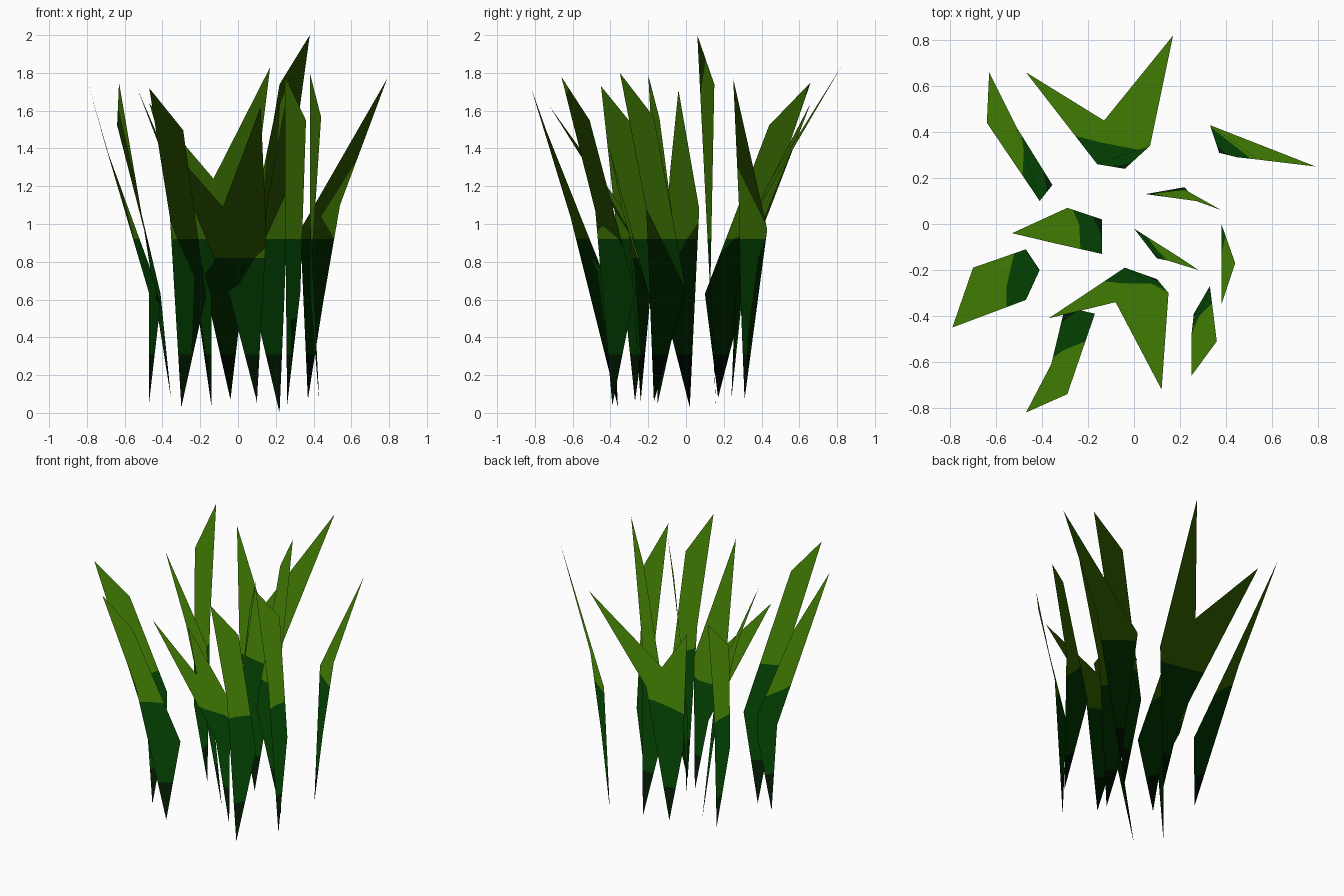
import bpy, bmesh
from mathutils import Vector

if "Cube" in bpy.data.objects:
    bpy.data.objects.remove(bpy.data.objects["Cube"])


def material(name, rgb):
    m = bpy.data.materials.new(name)
    m.diffuse_color = (*rgb, 1)
    m.use_nodes = True
    m.node_tree.nodes["Principled BSDF"].inputs["Base Color"].default_value = m.diffuse_color
    return m


MATS = [material("root_dark_green", (0.001, 0.010, 0.001)),
        material("stem_deep_green", (0.001, 0.052, 0.001)),
        material("leaf_light_green", (0.053, 0.200, 0.001))]


def sheet(name, points, faces, bands=(0.31, 0.92)):
    """Thin leaf sheet, cut at the colour heights and coloured by height."""
    bm = bmesh.new()
    vs = [bm.verts.new(p) for p in points]
    for f in faces:
        bm.faces.new([vs[i] for i in f])
    bm.normal_update()
    # the upper side of each leaf face is its front
    down = [f for f in bm.faces if f.normal.z < 0]
    bmesh.ops.reverse_faces(bm, faces=down)
    for h in bands:
        bmesh.ops.bisect_plane(bm, geom=bm.verts[:] + bm.edges[:] + bm.faces[:],
                               plane_co=(0, 0, h), plane_no=(0, 0, 1))
    for f in bm.faces:
        f.smooth = True
        f.material_index = sum(f.calc_center_median().z > h for h in bands)
    me = bpy.data.meshes.new(name)
    bm.to_mesh(me)
    bm.free()
    # foliage normals: all leaves face the sky
    me.normals_split_custom_set_from_vertices([(0, 0, 1)] * len(me.vertices))
    for m in MATS:
        me.materials.append(m)
    ob = bpy.data.objects.new(name, me)
    bpy.context.collection.objects.link(ob)
    return ob


def blade(name, foot, low, mid, high, tip, foot_z=0.05):
    """Zigzag strip: foot, low and high on one side, mid on the other, tip."""
    pts = [(*foot, foot_z)]
    for p, k in ((low, 0.36), (mid, 0.6), (high, 0.87)):
        pts.append(p if len(p) == 3 else (*p, k * tip[2]))
    pts.append(tip)
    sheet(name, [Vector(p) for p in pts], [(0, 1, 2), (2, 1, 3), (2, 3, 4)])


def forked_blade(name, foot, low, mid, notch, short_tip, long_tip, top_band):
    """Leaf with one foot that splits into two tips."""
    sheet(name, [foot, low, mid, notch, short_tip, long_tip],
          [(0, 1, 2), (2, 1, 3), (3, 1, 4), (2, 3, 5)], (0.31, top_band))


# Single blades, fanning outward
blade("back_left_blade", (-.355, .17), (-.41, .10), (-.51, .42), (-.64, .44), (-.63, .66, 1.75), .08)
blade("back_right_blade", (.37, .31), (.45, .29, .58), (.33, .43, .97), (.54, .28, 1.1), (.79, .25, 1.77), .07)
blade("tall_centre_blade", (.22, .16), (.05, .13), (.27, .10), (.22, .15), (.38, .06, 2.0), 0)
blade("left_inner_blade", (-.14, .02), (-.14, -.13), (-.29, .07, 1.08), (-.34, -.085, 1.27), (-.53, -.04, 1.71), .03)
blade("centre_blade", (.10, -.15), (0, -.02), (.15, -.16), (.19, -.14), (.28, -.20, 1.79))
blade("right_blade", (.43, -.17), (.38, 0), (.38, -.21), (.44, -.17), (.38, -.35, 1.80), .06)
blade("front_left_blade", (-.30, -.36), (-.17, -.39), (-.36, -.61), (-.29, -.74), (-.47, -.82, 1.72), .03)
blade("front_right_blade", (.26, -.39), (.33, -.27), (.25, -.48), (.36, -.51), (.25, -.66, 1.78), .04)

# Broad blade on the left with a blunt lower end
sheet("left_outer_blade",
      [(-.47, -.27, .06), (-.41, -.20, .58), (-.47, -.33, .63),
       (-.47, -.11, .78), (-.70, -.19, 1.41), (-.79, -.45, 1.73)],
      [(0, 1, 2), (1, 3, 2), (2, 3, 4), (2, 4, 5)])

# Forked blades at the back and front
forked_blade("back_forked_blade", (-.04, .24, .07), (-.16, .26, .6), (.07, .34, 1.01),
             (-.13, .45, 1.24), (-.47, .66, 1.64), (.17, .82, 1.83), .92)
forked_blade("front_forked_blade", (.10, -.24, .06), (-.04, -.19, .6), (.15, -.30, .95),
             (-.08, -.34, 1.09), (-.37, -.41, 1.42), (.12, -.72, 1.62), .82)
